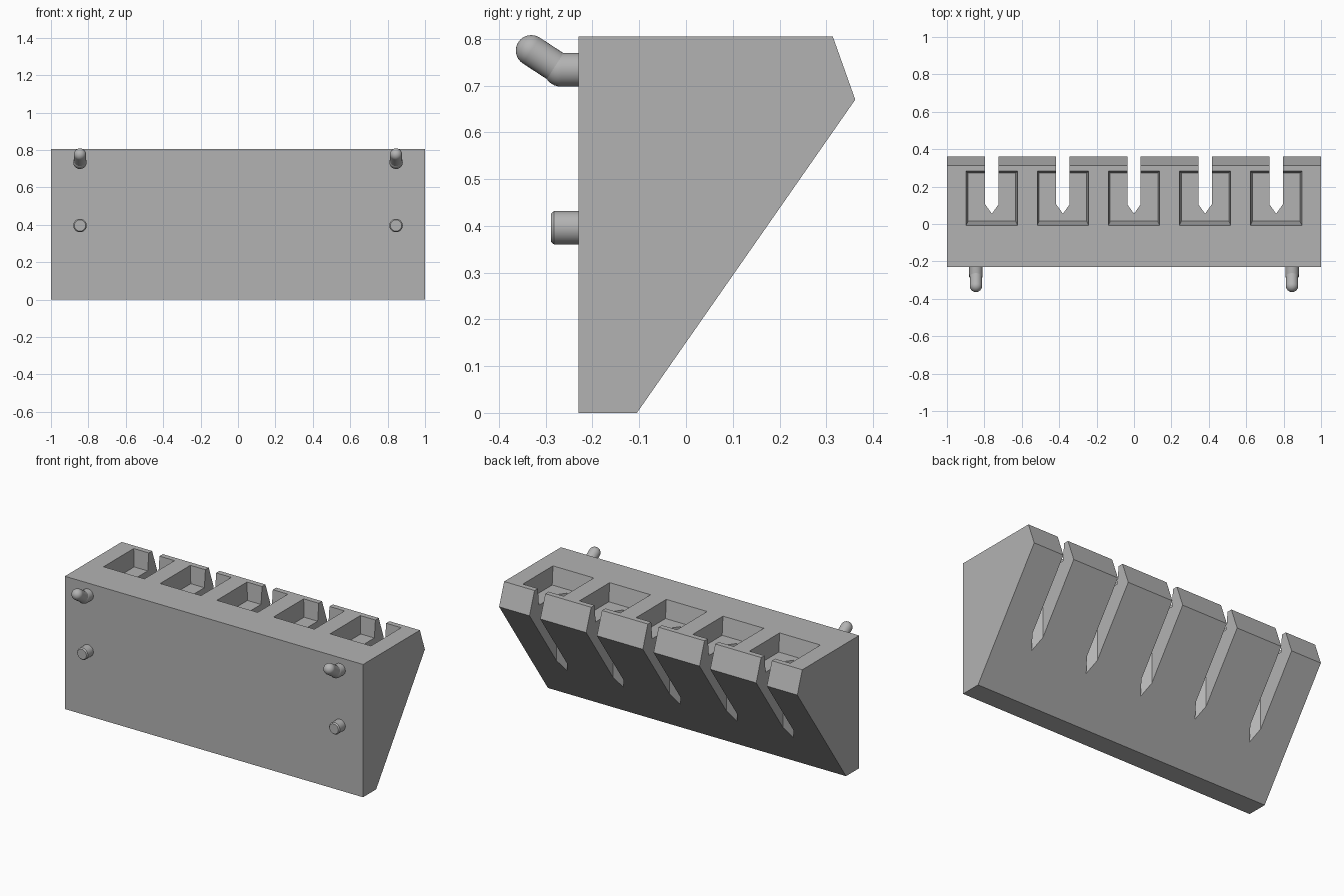
import bpy
import bmesh
from math import radians
from mathutils import Vector

cube = bpy.data.objects.get("Cube")
if cube:
    bpy.data.objects.remove(cube, do_unlink=True)

grey = bpy.data.materials.new("light grey plastic")
grey.use_nodes = True
colour = (0.45, 0.45, 0.45, 1)
grey.diffuse_color = colour
grey.node_tree.nodes["Principled BSDF"].inputs["Base Color"].default_value = colour


def make_object(name, bm):
    bmesh.ops.recalc_face_normals(bm, faces=bm.faces)
    mesh = bpy.data.meshes.new(name)
    bm.to_mesh(mesh)
    bm.free()
    mesh.materials.append(grey)
    obj = bpy.data.objects.new(name, mesh)
    bpy.context.collection.objects.link(obj)
    return obj


def loft(bm, lower, upper):
    """Closed prism between two matching outlines."""
    a = [bm.verts.new(p) for p in lower]
    b = [bm.verts.new(p) for p in upper]
    bm.faces.new(a)
    bm.faces.new(b)
    for i in range(len(a)):
        j = (i + 1) % len(a)
        bm.faces.new((a[i], a[j], b[j], b[i]))


def cut(target, cutter):
    mod = target.modifiers.new(cutter.name, "BOOLEAN")
    mod.operation = "DIFFERENCE"
    mod.solver = "EXACT"
    mod.object = cutter
    bpy.context.view_layer.objects.active = target
    bpy.ops.object.modifier_apply(modifier=mod.name)
    bpy.data.objects.remove(cutter, do_unlink=True)


def rod(bm, start, end, r1, r2):
    """Cylinder or cone between two points."""
    start, end = Vector(start), Vector(end)
    axis = end - start
    matrix = axis.to_track_quat("Z", "Y").to_matrix().to_4x4()
    matrix.translation = (start + end) / 2
    bmesh.ops.create_cone(bm, cap_ends=True, segments=32, radius1=r1,
                          radius2=r2, depth=axis.length, matrix=matrix)


def ball(bm, centre, radius):
    geo = bmesh.ops.create_uvsphere(bm, u_segments=32, v_segments=16, radius=radius)
    bmesh.ops.translate(bm, verts=geo["verts"], vec=centre)


# Wedge-shaped rack body
profile = [(-0.23, 0), (-0.105, 0), (0.362, 0.67), (0.314, 0.805), (-0.23, 0.805)]
bm = bmesh.new()
loft(bm, [(-1, y, z) for y, z in profile], [(1, y, z) for y, z in profile])
body = make_object("rack_body", bm)

# Tapered pockets and pointed open slots
pockets, slots = bmesh.new(), bmesh.new()
top, floor = 0.805, 0.70
for i in range(-2, 3):
    x = i * 0.38

    def rect(half, y0, y1, z):
        return [(x - half, y0, z), (x + half, y0, z), (x + half, y1, z), (x - half, y1, z)]

    rise = 0.01
    loft(pockets, rect(0.127, 0.015, 0.272, floor),
         rect(0.138, -0.009, 0.283, top + rise))
    outline = [(0, 0.055), (0.036, 0.105), (0.036, 0.5), (-0.036, 0.5), (-0.036, 0.105)]
    loft(slots, [(x + u, y, -0.1) for u, y in outline],
         [(x + u, y, 1) for u, y in outline])
cut(body, make_object("pocket_cutter", pockets))
cut(body, make_object("slot_cutter", slots))

# Mounting hooks and support pegs
for side, sx in (("right", -0.845), ("left", 0.845)):
    bm = bmesh.new()
    bend, tip = (sx, -0.268, 0.734), (sx, -0.331, 0.775)
    rod(bm, (sx, -0.22, 0.734), bend, 0.036, 0.036)
    ball(bm, bend, 0.036)
    rod(bm, bend, tip, 0.033, 0.033)
    ball(bm, tip, 0.033)
    hook = make_object(side + "_hook", bm)

    bm = bmesh.new()
    rod(bm, (sx, -0.22, 0.396), (sx, -0.282, 0.396), 0.036, 0.036)
    rod(bm, (sx, -0.282, 0.396), (sx, -0.289, 0.396), 0.036, 0.03)
    peg = make_object(side + "_peg", bm)

    bpy.ops.object.select_all(action="DESELECT")
    for obj in (hook, peg):
        obj.select_set(True)
        bpy.context.view_layer.objects.active = obj
    bpy.ops.object.shade_smooth_by_angle(angle=radians(30))
